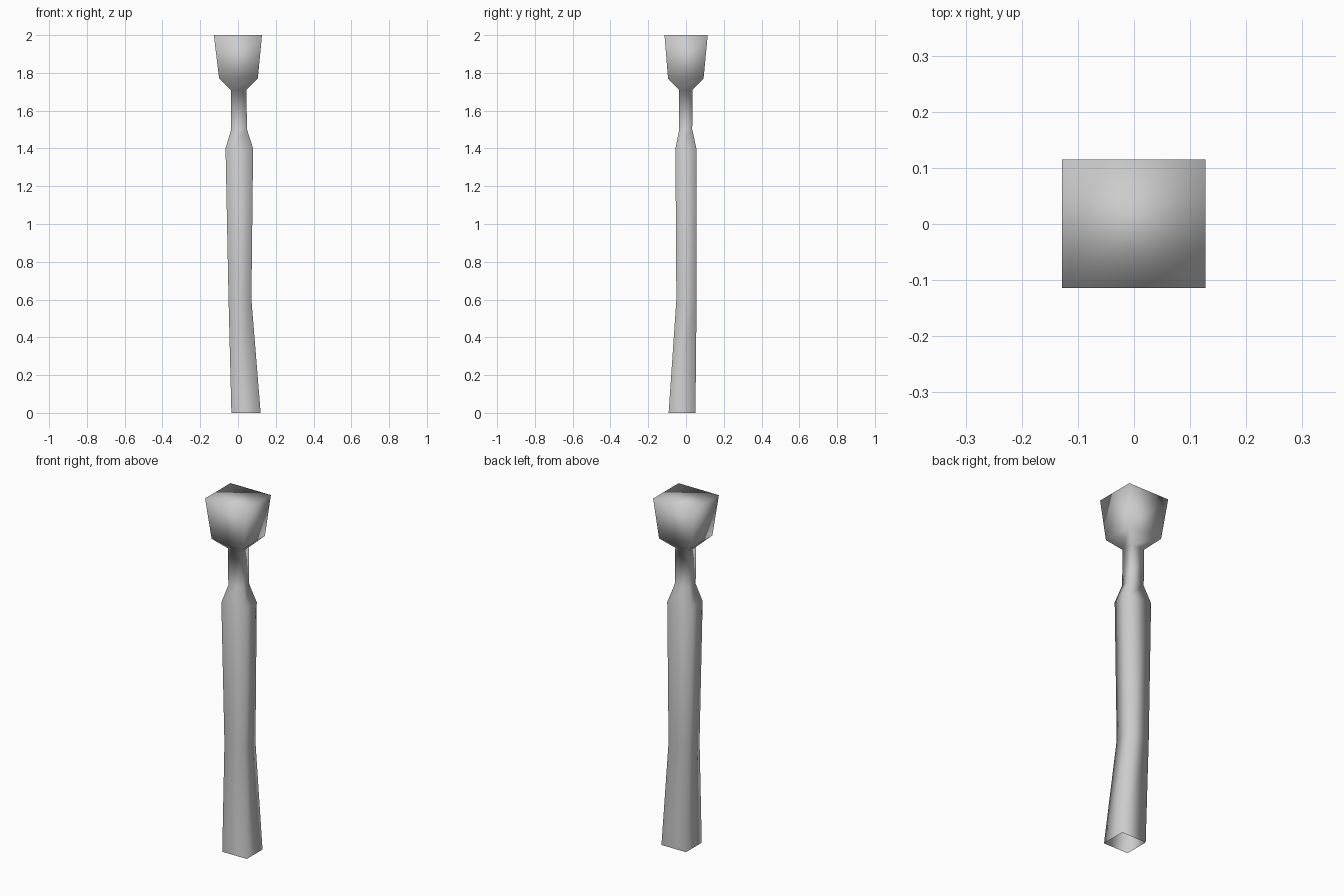
import bpy
import bmesh

# Remove the default cube
cube = bpy.data.objects.get("Cube")
if cube:
    bpy.data.objects.remove(cube, do_unlink=True)

# Plain grey
grey = bpy.data.materials.new("plain_grey")
grey.use_nodes = True
colour = (0.6, 0.6, 0.6, 1.0)
grey.diffuse_color = colour
grey.node_tree.nodes["Principled BSDF"].inputs["Base Color"].default_value = colour

# Rectangular sections from foot to head: height, x min, x max, y min, y max
sections = [
    (0.00, -0.035, 0.12, -0.092, 0.05),
    (0.60, -0.05, 0.071, -0.051, 0.056),
    (1.40, -0.066, 0.08, -0.056, 0.055),
    (1.50, -0.036, 0.048, -0.036, 0.033),
    (1.71, -0.038, 0.044, -0.037, 0.034),
    (1.77, -0.10, 0.105, -0.095, 0.093),
    (2.00, -0.128, 0.127, -0.114, 0.115),
]

# Loft a four-sided skin, open at the foot and capped on the head
bm = bmesh.new()
rings = []
for z, x0, x1, y0, y1 in sections:
    corners = ((x0, y0), (x1, y0), (x1, y1), (x0, y1))
    rings.append([bm.verts.new((x, y, z)) for x, y in corners])
for low, high in zip(rings, rings[1:]):
    for i in range(4):
        j = (i + 1) % 4
        bm.faces.new((low[i], low[j], high[j], high[i]))
a, b, c, d = rings[-1]
bm.faces.new((a, b, d))
bm.faces.new((b, c, d))

# Soft shading over the whole skin
for face in bm.faces:
    face.smooth = True
mesh = bpy.data.meshes.new("post_with_flared_head")
bm.to_mesh(mesh)
bm.free()
mesh.materials.append(grey)
post = bpy.data.objects.new("post_with_flared_head", mesh)
bpy.context.collection.objects.link(post)
